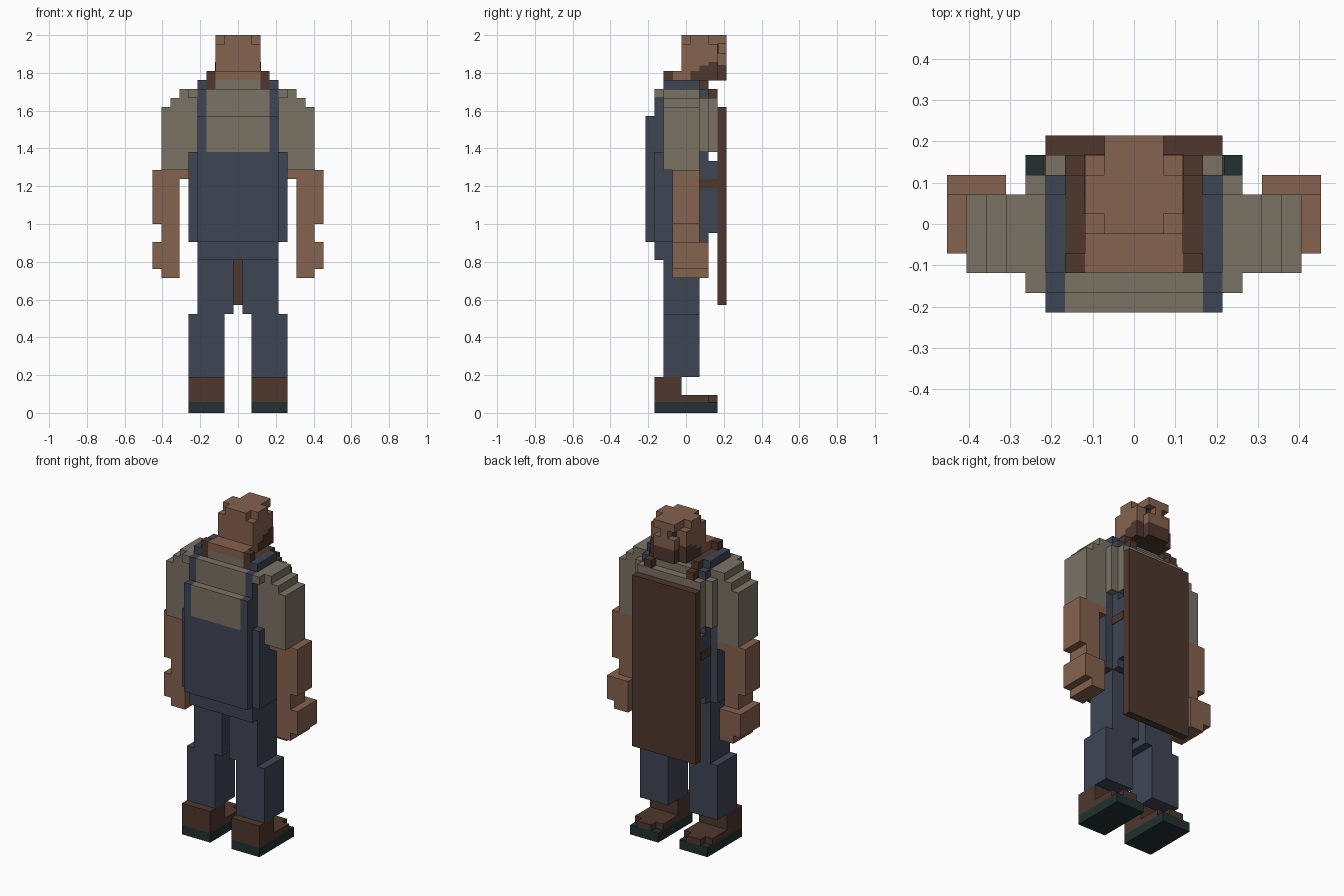
import bpy
import bmesh
from mathutils import Matrix, Vector

if "Cube" in bpy.data.objects:
    bpy.data.objects.remove(bpy.data.objects["Cube"])

UNIT = 2 / 42  # edge of one block


def srgb(*rgb):
    return tuple((c / 255 / 1.055 + 0.0521) ** 2.4 for c in rgb) + (1,)


def material(name, colour):
    mat = bpy.data.materials.new(name)
    mat.use_nodes = True
    mat.diffuse_color = colour
    bsdf = mat.node_tree.nodes["Principled BSDF"]
    bsdf.inputs["Base Color"].default_value = colour
    bsdf.inputs["Roughness"].default_value = 0.9
    return mat


SKIN = material("skin", srgb(133, 98, 78))
SHIRT = material("grey shirt", srgb(122, 114, 101))
DENIM = material("blue denim", srgb(62, 69, 85))
LEATHER = material("brown leather", srgb(78, 55, 46))
RUBBER = material("dark green rubber", srgb(34, 48, 48))

parts = {}  # name -> (material, bmesh)


def block(name, mat, low, high):
    """Add one cuboid, given in block units, to the named part."""
    _, bm = parts.setdefault(name, (mat, bmesh.new()))
    low, high = Vector(low) * UNIT, Vector(high) * UNIT
    place = Matrix.Translation((low + high) / 2) @ Matrix.Diagonal((*(high - low), 1))
    bmesh.ops.create_cube(bm, size=1, matrix=place)


def mid(name, mat, half, y, z):
    """Cuboid centred on the mirror plane."""
    x = half - 0.5
    block(name, mat, (-x, y[0] - 4.5, z[0]), (x, y[1] - 4.5, z[1]))


def pair(name, mat, x, y, z):
    """Matching cuboids on the left and right sides."""
    a, b = x[0] - 0.5, x[1] - 0.5
    y0, y1 = y[0] - 4.5, y[1] - 4.5
    block("left_" + name, mat, (a, y0, z[0]), (b, y1, z[1]))
    block("right_" + name, mat, (-b, y0, z[0]), (-a, y1, z[1]))


# Shoes
pair("sole", RUBBER, x=(2, 6), y=(1, 8), z=(0, 1.2))
pair("shoe", LEATHER, x=(2, 6), y=(1, 4), z=(1.2, 4))
pair("shoe", LEATHER, x=(2, 6), y=(4, 7), z=(1.2, 2))
pair("shoe", LEATHER, x=(3, 5), y=(7, 8), z=(1.2, 2))

# Trouser legs
pair("lower_leg", DENIM, x=(2, 6), y=(2, 6), z=(4, 11))
pair("upper_leg", DENIM, x=(1, 5), y=(2, 6), z=(11, 17))

# Dungaree body
mid("dungarees", DENIM, half=5, y=(1, 6), z=(17, 29))
mid("dungarees", DENIM, half=5, y=(6, 7), z=(19, 29))
mid("dungarees", DENIM, half=5, y=(7, 8), z=(20, 28))
mid("back_panel", DENIM, half=5, y=(0, 1), z=(19, 29))
pair("side_panel", DENIM, x=(5, 6), y=(1, 6), z=(19, 29))

# Dungaree shoulder straps
pair("shoulder_strap", DENIM, x=(4, 5), y=(0, 1), z=(29, 33))
pair("shoulder_strap", DENIM, x=(4, 5), y=(1, 2), z=(29, 36))
pair("shoulder_strap", DENIM, x=(4, 5), y=(2, 6), z=(36, 37))
pair("shoulder_strap", DENIM, x=(4, 5), y=(6, 7), z=(35, 36))

# Shirt body
mid("shirt", SHIRT, half=4, y=(0, 1), z=(29, 33))
mid("shirt", SHIRT, half=4, y=(1, 2), z=(29, 36))
mid("shirt", SHIRT, half=6, y=(2, 6), z=(29, 36))
mid("shirt", SHIRT, half=6, y=(6, 7), z=(29, 35))
mid("shirt", SHIRT, half=5, y=(7, 8), z=(29, 35))
mid("collar", SHIRT, half=3, y=(2, 6), z=(36, 37))
mid("collar", SHIRT, half=3, y=(6, 7), z=(35, 36))
pair("shoulder_pad", SHIRT, x=(5, 6), y=(1, 2), z=(35, 36))

# Sleeves, stepping down outwards
for step in range(3):
    pair("sleeve", SHIRT, x=(6 + step, 7 + step), y=(2, 6), z=(27, 36 - step))

# Arms and hands
pair("armpit", SKIN, x=(6, 7), y=(3, 6), z=(26, 27))
pair("forearm", SKIN, x=(7, 10), y=(3, 6), z=(21, 27))
pair("wrist", SKIN, x=(7, 9), y=(3, 6), z=(19, 21))
pair("hand", SKIN, x=(7, 10), y=(3, 7), z=(16, 19))
pair("fingers", SKIN, x=(7, 9), y=(3, 7), z=(15, 16))

# Apron with neck strap and waist strings
mid("apron", LEATHER, half=5, y=(8, 9), z=(12, 34))
pair("apron_string", LEATHER, x=(5, 5.1), y=(6, 8), z=(25, 26))
pair("neck_strap", LEATHER, x=(3, 4), y=(2, 3), z=(36, 38))
pair("neck_strap", LEATHER, x=(3, 4), y=(3, 6), z=(36, 37))
pair("neck_strap", LEATHER, x=(3, 4), y=(6, 7), z=(35, 37))
pair("neck_strap", LEATHER, x=(3, 4), y=(7, 8), z=(35, 36))

# Neck and head
mid("neck", SKIN, half=3, y=(2, 4), z=(37, 38))
mid("skull", SKIN, half=3, y=(4, 8), z=(37, 41))
mid("crown", SKIN, half=3, y=(5, 7), z=(41, 42))
mid("crown", SKIN, half=2, y=(4, 5), z=(41, 42))
mid("crown", SKIN, half=2, y=(7, 8), z=(41, 42))
mid("brow", SKIN, half=2, y=(8, 9), z=(41, 42))
mid("nose", SKIN, half=1, y=(8, 9), z=(40, 41))
mid("cheeks", SKIN, half=2, y=(8, 9), z=(38.7, 40))
pair("eye", RUBBER, x=(1, 1.6), y=(8, 8.1), z=(40, 41))

# Beard wrapping the jaw, stepping up towards the face
mid("beard", LEATHER, half=2, y=(8, 9), z=(36.95, 38.7))
mid("beard", LEATHER, half=3.05, y=(7, 8.05), z=(36.95, 39))
mid("beard", LEATHER, half=3.05, y=(6, 7), z=(36.95, 38.6))
mid("beard", LEATHER, half=3.05, y=(5, 6), z=(36.95, 38))

# Turn the collected parts into objects
for name, (mat, bm) in parts.items():
    mesh = bpy.data.meshes.new(name)
    bm.to_mesh(mesh)
    bm.free()
    mesh.materials.append(mat)
    bpy.context.collection.objects.link(bpy.data.objects.new(name, mesh))
